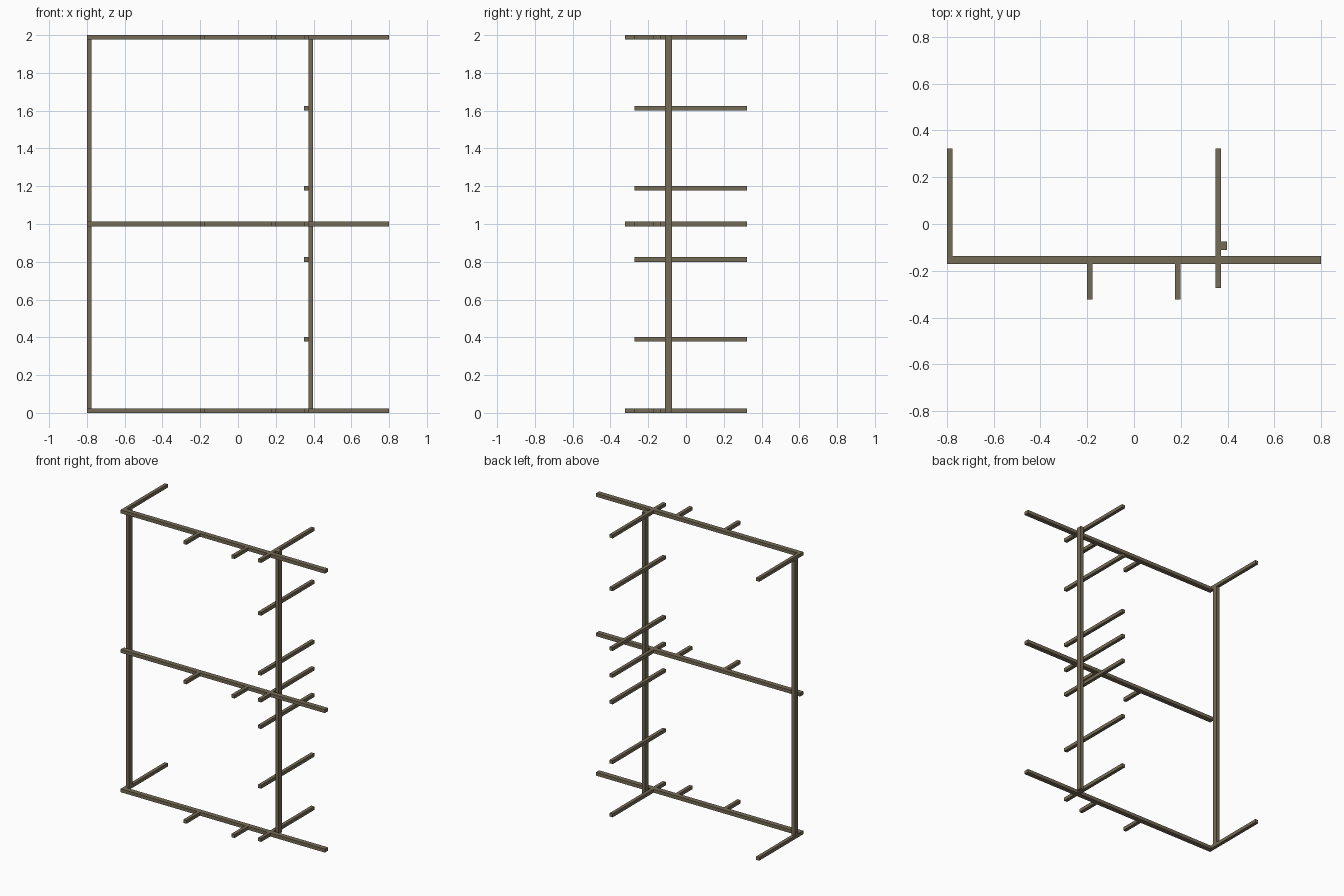
import bpy, bmesh
from mathutils import Matrix, Vector

if "Cube" in bpy.data.objects:
    bpy.data.objects.remove(bpy.data.objects["Cube"])

mat = bpy.data.materials.new("weathered_brown")
mat.diffuse_color = (0.18, 0.15, 0.095, 1)
mat.use_nodes = True
mat.node_tree.nodes["Principled BSDF"].inputs["Base Color"].default_value = mat.diffuse_color


def bar(name, lo, hi):
    """Axis-aligned bar between two corners."""
    lo, hi = Vector(lo), Vector(hi)
    bm = bmesh.new()
    bmesh.ops.create_cube(bm, size=1, matrix=Matrix.Diagonal((*(hi - lo), 1)))
    me = bpy.data.meshes.new(name)
    bm.to_mesh(me)
    bm.free()
    me.materials.append(mat)
    ob = bpy.data.objects.new(name, me)
    ob.location = (lo + hi) / 2
    bpy.context.collection.objects.link(ob)


T = 0.024                                  # bar thickness
LEVELS = (T / 2, 1.0, 2 - T / 2)           # rail heights

# Long horizontal rails with two short front pegs each
for z in LEVELS:
    a, b = z - T / 2, z + T / 2
    bar("rail", (-0.8, -0.171, a), (0.8, -0.136, b))
    for x in (-0.19, 0.187):
        bar("front_peg", (x - T / 2, -0.322, a), (x + T / 2, -0.171, b))

# Upright posts behind the rails
for x in (-0.788, 0.385):
    bar("post", (x - T / 2, -0.112, 0), (x + T / 2, -0.075, 2))

# Left arms at the bottom and top only
for z in (LEVELS[0], LEVELS[2]):
    bar("left_arm", (-0.8, -0.136, z - T / 2), (-0.8 + T, 0.322, z + T / 2))

# Ladder of cross arms beside the right post
for z in (*LEVELS, 0.389, 0.812, 1.19, 1.614):
    bar("cross_arm", (0.349, -0.273, z - T / 2), (0.373, 0.322, z + T / 2))
